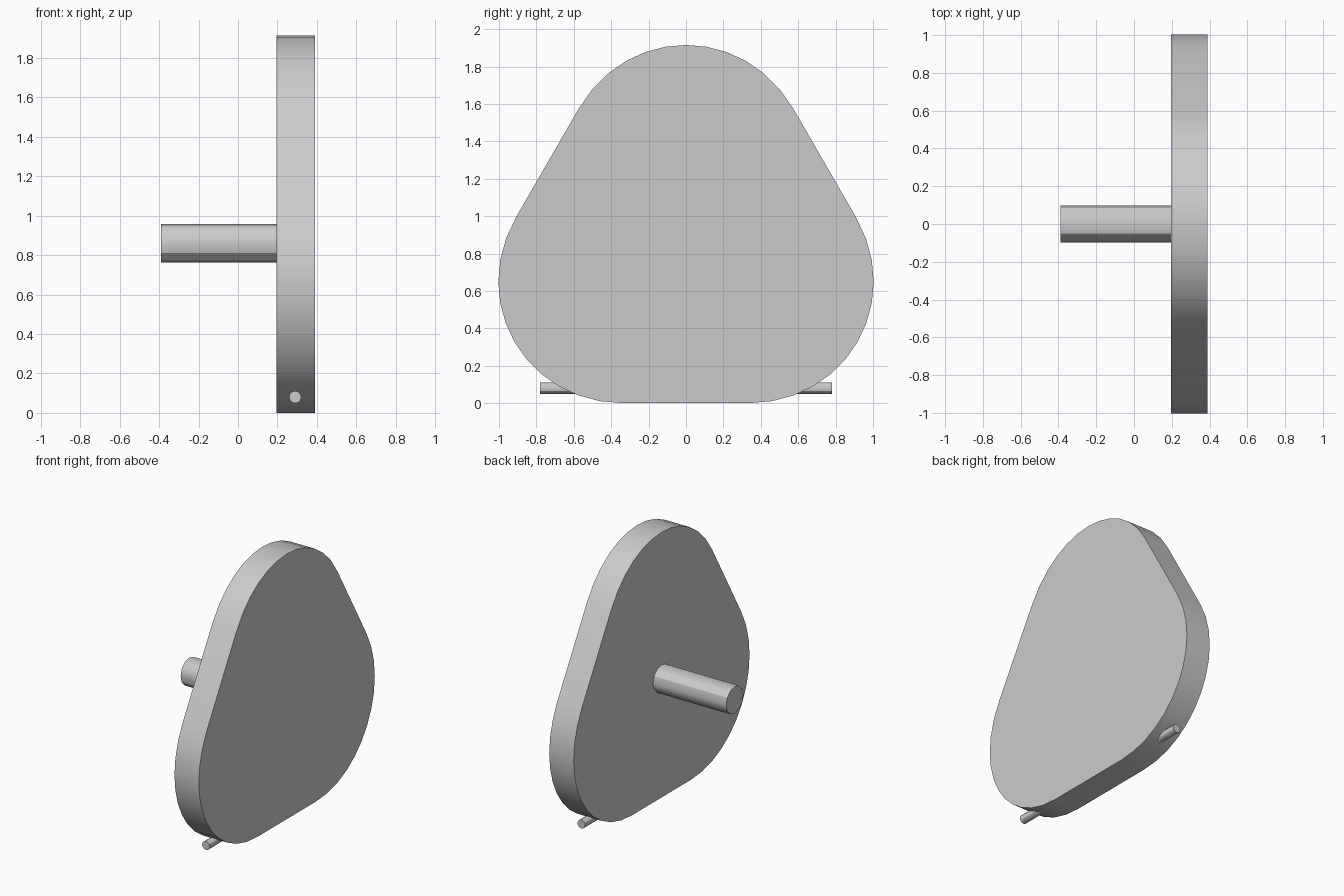
import bpy, bmesh, math
from mathutils import Vector, Matrix
from mathutils.geometry import interpolate_bezier

cube = bpy.data.objects.get("Cube")
if cube:
    bpy.data.objects.remove(cube, do_unlink=True)

GREY = (0.6, 0.6, 0.6, 1.0)
grey = bpy.data.materials.new("plain_grey")
grey.use_nodes = True
grey.diffuse_color = GREY
grey.node_tree.nodes["Principled BSDF"].inputs["Base Color"].default_value = GREY


def finish(bm, name):
    """Turn a bmesh into a named grey object with smooth sides and sharp rims."""
    bmesh.ops.recalc_face_normals(bm, faces=bm.faces)
    mesh = bpy.data.meshes.new(name)
    bm.to_mesh(mesh)
    bm.free()
    mesh.materials.append(grey)
    obj = bpy.data.objects.new(name, mesh)
    bpy.context.collection.objects.link(obj)
    bpy.ops.object.select_all(action="DESELECT")
    obj.select_set(True)
    bpy.context.view_layer.objects.active = obj
    bpy.ops.object.shade_smooth_by_angle(angle=math.radians(30))
    return obj


def rod(name, start, end, radius, sides):
    """Closed cylinder between two points."""
    start, end = Vector(start), Vector(end)
    axis = end - start
    turn = axis.to_track_quat("Z", "Y").to_matrix().to_4x4()
    bm = bmesh.new()
    bmesh.ops.create_cone(bm, cap_ends=True, segments=sides, radius1=radius,
                          radius2=radius, depth=axis.length,
                          matrix=Matrix.Translation((start + end) / 2) @ turn)
    return finish(bm, name)


def rounded_triangle(half_side, radius, handle, steps):
    """Outline in (y, z): three bulging corners joined by straight sides."""
    centre = radius + half_side / math.sqrt(3)
    outline = []
    for k in range(3):
        a = math.radians(90 + 120 * k)
        corner = Vector((math.cos(a), math.sin(a))) * half_side * 2 / math.sqrt(3)
        ends = []
        for side in (-1, 1):
            n = a + side * math.radians(60)
            normal = Vector((math.cos(n), math.sin(n)))
            along = Vector((normal.y, -normal.x)) * side
            point = corner + normal * radius
            ends.append((point, point + along * handle))
        (p0, h0), (p1, h1) = ends
        outline += interpolate_bezier(p0, h0, h1, p1, steps + 1)
    return [(p[0], p[1] + centre) for p in outline]


# Rounded triangular plate
bm = bmesh.new()
face = bm.faces.new([bm.verts.new((0.195, y, z))
                     for y, z in rounded_triangle(0.333, 0.664, 0.527, 12)])
side = bmesh.ops.extrude_face_region(bm, geom=[face], use_keep_orig=True)
bmesh.ops.translate(bm, vec=(0.195, 0, 0),
                    verts=[v for v in side["geom"] if isinstance(v, bmesh.types.BMVert)])
finish(bm, "plate")

# Central shaft on the model's right, and the thin pin through the foot of the plate
rod("shaft", (-0.39, 0, 0.86), (0.2, 0, 0.86), 0.098, 12)
rod("cross_pin", (0.29, -0.78, 0.08), (0.29, 0.78, 0.08), 0.031, 12)
